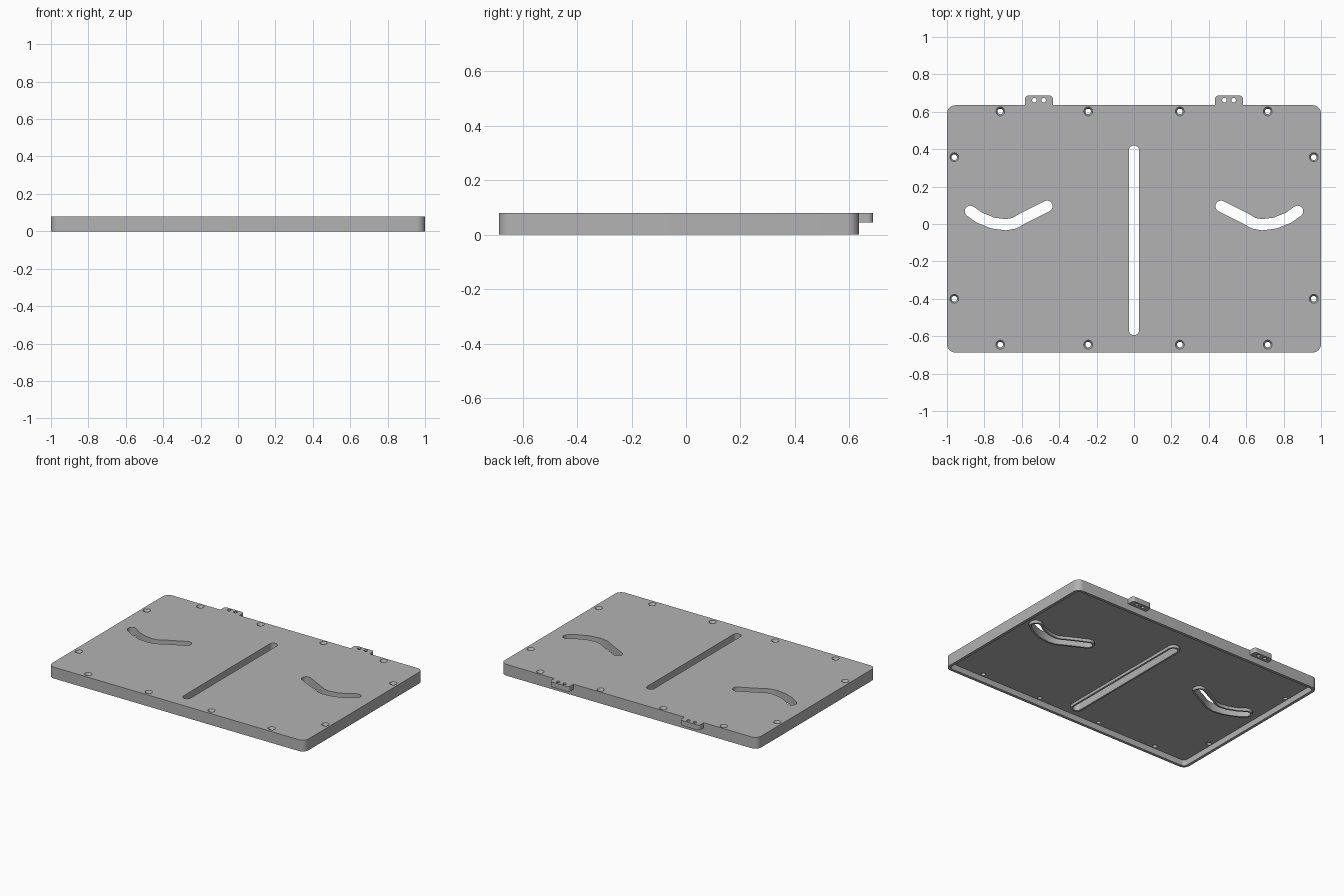
import bpy, bmesh
from math import sin, cos, pi, radians
from mathutils import Vector

cube = bpy.data.objects.get("Cube")
if cube:
    bpy.data.objects.remove(cube, do_unlink=True)

grey = bpy.data.materials.new("plain grey")
grey.use_nodes = True
colour = (0.45, 0.45, 0.45, 1)
grey.diffuse_color = colour
grey.node_tree.nodes["Principled BSDF"].inputs["Base Color"].default_value = colour

TOP = 0.08        # upper face of the cover
CEILING = 0.042   # underside of the panel
WALL = 0.02       # rim thickness


def finish(bm, name):
    bmesh.ops.recalc_face_normals(bm, faces=bm.faces)
    mesh = bpy.data.meshes.new(name)
    bm.to_mesh(mesh)
    bm.free()
    mesh.materials.append(grey)
    obj = bpy.data.objects.new(name, mesh)
    bpy.context.collection.objects.link(obj)
    return obj


def prism(name, outline, z0, z1):
    bm = bmesh.new()
    face = bm.faces.new([bm.verts.new((p[0], p[1], z0)) for p in outline])
    new = bmesh.ops.extrude_face_region(bm, geom=[face])["geom"]
    verts = [v for v in new if isinstance(v, bmesh.types.BMVert)]
    bmesh.ops.translate(bm, verts=verts, vec=(0, 0, z1 - z0))
    return finish(bm, name)


def cone(name, x, y, z0, z1, r0, r1):
    bm = bmesh.new()
    bmesh.ops.create_cone(bm, cap_ends=True, segments=24, radius1=r0, radius2=r1, depth=z1 - z0)
    bmesh.ops.translate(bm, verts=bm.verts, vec=(x, y, (z0 + z1) / 2))
    return finish(bm, name)


def rounded_rect(x0, x1, y0, y1, r, steps=8):
    corners = [(x1 - r, y1 - r), (x0 + r, y1 - r), (x0 + r, y0 + r), (x1 - r, y0 + r)]
    return [(cx + r * cos(a), cy + r * sin(a))
            for i, (cx, cy) in enumerate(corners)
            for a in [(i + k / steps) * pi / 2 for k in range(steps + 1)]]


def slot_outline(path, r, steps=10):
    # Offset the path both ways and close it with round ends
    pts = [Vector(p) for p in path]
    left, right = [], []
    for i, p in enumerate(pts):
        d = (pts[min(i + 1, len(pts) - 1)] - pts[max(i - 1, 0)]).normalized()
        n = Vector((-d.y, d.x)) * r
        left.append(p + n)
        right.append(p - n)

    def cap(centre, start):
        out = []
        for k in range(1, steps):
            a = -pi * k / steps
            v = start - centre
            out.append(centre + Vector((v.x * cos(a) - v.y * sin(a), v.x * sin(a) + v.y * cos(a))))
        return out
    return left + cap(pts[-1], left[-1]) + right[::-1] + cap(pts[0], right[0])


def combine(target, tool, operation):
    mod = target.modifiers.new("combine", "BOOLEAN")
    mod.operation = operation
    mod.solver = "EXACT"
    mod.object = tool
    bpy.context.view_layer.objects.active = target
    bpy.ops.object.modifier_apply(modifier=mod.name)
    bpy.data.objects.remove(tool, do_unlink=True)


def smooth(obj):
    bpy.ops.object.select_all(action="DESELECT")
    obj.select_set(True)
    bpy.context.view_layer.objects.active = obj
    bpy.ops.object.shade_smooth_by_angle(angle=radians(30))


# Cover: rounded slab hollowed from below
cover = prism("cover", rounded_rect(-1, 1, -0.687, 0.635, 0.045), 0, TOP)
cavity = prism("cavity", rounded_rect(-1 + WALL, 1 - WALL, -0.687 + WALL, 0.635 - WALL, 0.025),
               -0.05, CEILING)
combine(cover, cavity, "DIFFERENCE")

# One straight slot and two mirrored curved slots, each with a lip beneath
bend = [(0.465, 0.095), (0.525, 0.065), (0.6, 0.027), (0.64, 0.004),
        (0.685, -0.004), (0.755, 0.005), (0.825, 0.033), (0.875, 0.068)]
slots = [([(0, -0.567), (0, 0.392)], 0.028),
         (bend, 0.03),
         ([(-x, y) for x, y in bend], 0.03)]
for path, r in slots:
    combine(cover, prism("lip", slot_outline(path, r + 0.013), 0.022, CEILING + 0.01), "UNION")
    combine(cover, prism("slot", slot_outline(path, r), -0.05, 0.15), "DIFFERENCE")

# Countersunk screw holes around the edge
screws = [(s * x, y) for s in (-1, 1) for x in (0.245, 0.715) for y in (0.602, -0.645)]
screws += [(s * 0.961, y) for s in (-1, 1) for y in (0.357, -0.4)]
for x, y in screws:
    combine(cover, cone("hole", x, y, 0.01, 0.12, 0.015, 0.015), "DIFFERENCE")
    combine(cover, cone("sink", x, y, TOP - 0.015, TOP + 0.005, 0.015, 0.027), "DIFFERENCE")
smooth(cover)

# Rear mounting tabs with two holes each
for side, name in ((1, "left_tab"), (-1, "right_tab")):
    mid = side * 0.508
    outline = rounded_rect(mid - 0.075, mid + 0.075, 0.6, 0.687, 0.02)
    outline = [(x, max(y, 0.634)) for x, y in outline if y > 0.65]
    outline += [(mid - 0.075, 0.634), (mid + 0.075, 0.634)]
    tab = prism(name, outline, 0.044, TOP)
    for dx in (-0.025, 0.025):
        combine(tab, cone("hole", mid + dx, 0.662, 0, 0.12, 0.012, 0.012), "DIFFERENCE")
    smooth(tab)
